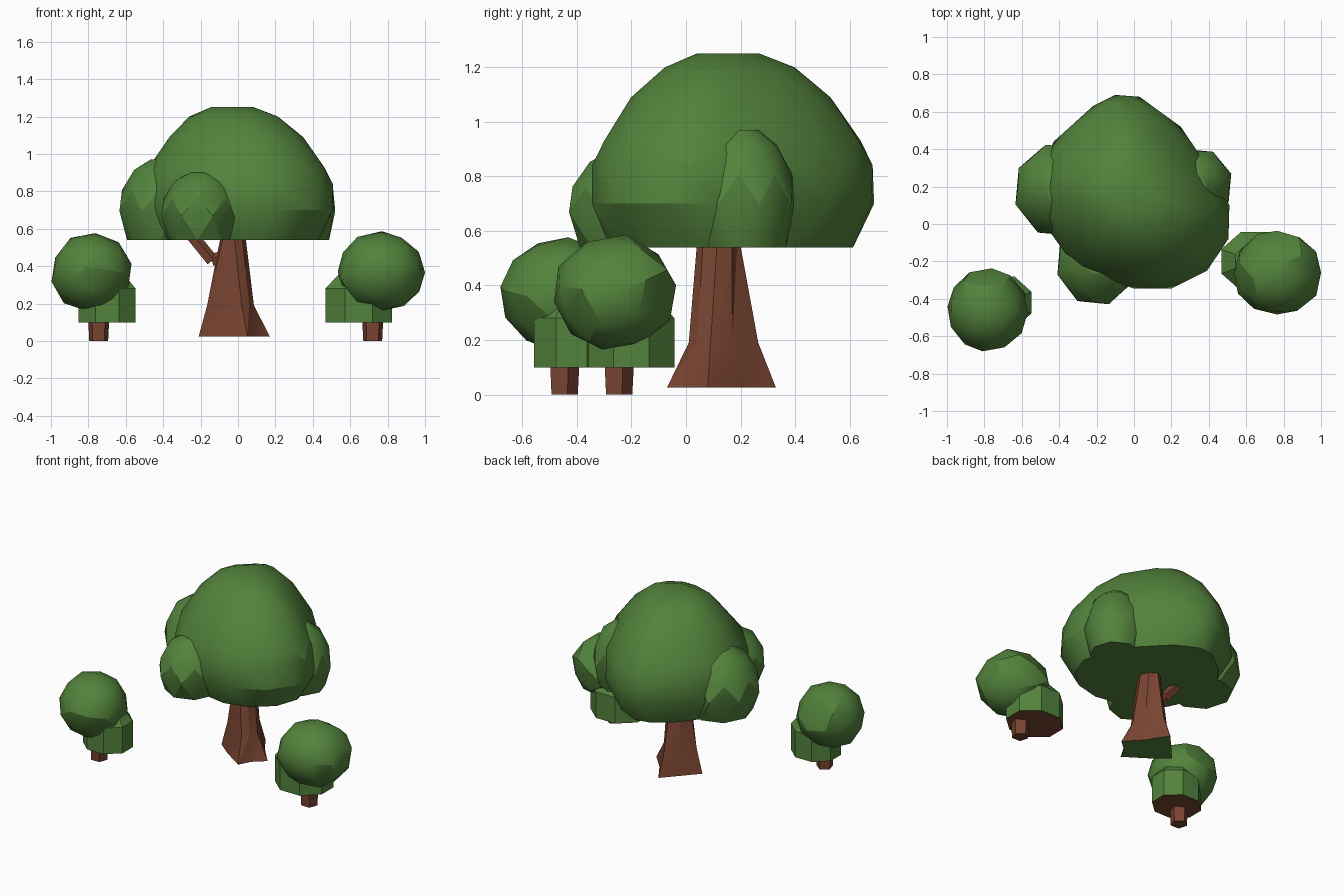
import bpy, bmesh, math, random
from mathutils import Vector, Matrix

if "Cube" in bpy.data.objects:
    bpy.data.objects.remove(bpy.data.objects["Cube"])

random.seed(4)


def material(name, col):
    m = bpy.data.materials.new(name)
    m.diffuse_color = (*col, 1)
    m.use_nodes = True
    m.node_tree.nodes["Principled BSDF"].inputs["Base Color"].default_value = m.diffuse_color
    return m


LEAF = material("leaf green", (0.085, 0.225, 0.045))
BARK = material("bark brown", (0.19, 0.058, 0.031))


def finish(name, bm, mat, under=None, angle=25):
    """Make an object; faces looking straight down may get a second material."""
    bmesh.ops.recalc_face_normals(bm, faces=bm.faces)
    bm.normal_update()
    for f in bm.faces:
        f.smooth = True
        f.material_index = 1 if under and f.normal.z < -0.9 else 0
    for e in bm.edges:
        e.smooth = len(e.link_faces) == 2 and e.calc_face_angle(0) < math.radians(angle)
    me = bpy.data.meshes.new(name)
    bm.to_mesh(me)
    bm.free()
    me.materials.append(mat)
    if under:
        me.materials.append(under)
    ob = bpy.data.objects.new(name, me)
    bpy.context.collection.objects.link(ob)
    return ob


def hull(name, points, mat, under=None):
    bm = bmesh.new()
    for p in points:
        bm.verts.new(p)
    bmesh.ops.convex_hull(bm, input=bm.verts)
    bmesh.ops.delete(bm, geom=[v for v in bm.verts if not v.link_faces], context='VERTS')
    bmesh.ops.dissolve_limit(bm, angle_limit=math.radians(6), verts=bm.verts, edges=bm.edges)
    return finish(name, bm, mat, under)


def blob(outline, centre, levels):
    """Stack scaled copies of an outline; every other row is staggered."""
    c, pts, n = Vector(centre), [], len(outline)
    for row, (z, s) in enumerate(levels):
        for i in range(n):
            p = Vector(outline[i])
            if row % 2 == 0:
                p = (p + Vector(outline[(i + 1) % n])) * 0.5
                p = c + (p - c) * 1.03
            p = c + (p - c) * s
            pts.append((p.x, p.y, z))
    return pts


def ellipse(cx, cy, rx, ry, n, turn=0.3):
    return [(cx + rx * math.cos(turn + i * math.tau / n),
             cy + ry * math.sin(turn + i * math.tau / n)) for i in range(n)]


def loft(name, rings, mat, under=None):
    bm = bmesh.new()
    rows = [[bm.verts.new(p) for p in r] for r in rings]
    n = len(rows[0])
    for a, b in zip(rows, rows[1:]):
        for i in range(n):
            j = (i + 1) % n
            bm.faces.new((a[i], a[j], b[j]))
            bm.faces.new((a[i], b[j], b[i]))
    bm.faces.new(rows[0][::-1])
    bm.faces.new(rows[-1])
    return finish(name, bm, mat, under)


# Main canopy: one big dome with a flat underside
outline = [(.51, .1), (.505, -.08), (.39, -.25), (.2, -.345), (0, -.345), (-.3, -.25),
           (-.48, 0), (-.52, .22), (-.43, .44), (-.22, .63), (-.1, .69), (.03, .68),
           (.25, .52), (.4, .3)]
hull("canopy", blob(outline, (-.04, .15),
     [(.54, .84), (.7, 1), (.84, .97), (.93, .91), (1.09, .69), (1.2, .46), (1.25, .22)]), LEAF)

# Side lobes of the canopy: centre, radii, top height
for name, cx, cy, rx, ry, top in [("left_lobe", -.40, .18, .24, .25, .97),
                                  ("front_lobe", -.20, -.20, .215, .235, .90),
                                  ("right_lobe", .33, .21, .195, .195, .97)]:
    h = top - .54
    hull(name, blob(ellipse(cx, cy, rx, ry, 8), (cx, cy),
         [(.54, .85), (.54 + h * .36, 1.02), (.54 + h * .62, .97),
          (.54 + h * .87, .68), (top, .3)]), LEAF)

# Trunk with flared roots
base = [(.17, .08), (.07, .19), (-.02, .33), (-.12, .22), (-.21, .12), (-.1, .03), (.05, -.07), (.09, .01)]
knee = [(.085, .09), (.05, .17), (-.02, .265), (-.1, .2), (-.165, .12), (-.09, .05), (.02, .01), (.06, .04)]
neck = ellipse(-.025, .117, .06, .073, 8, 0)
loft("trunk", [[(x, y, .025) for x, y in base], [(x, y, .19) for x, y in knee],
               [(x, y, .6) for x, y in neck]], BARK, LEAF)

# Branch stub: short elbow out of the trunk, then up into the canopy
branch = [Vector((-.04, .12, .46)), Vector((-.14, .12, .43)), Vector((-.27, .13, .59))]
for k, (a, b) in enumerate(zip(branch, branch[1:])):
    q = (b - a).to_track_quat('Z', 'Y')
    pts = [p + q @ Vector((x, y, 0)) for p in (a, b) for x, y in ellipse(0, 0, .035, .035, 5)]
    hull(("branch_root", "branch_tip")[k], pts, BARK)


# Bushes: round crown, low skirt with a brown underside, and a stub of trunk
def bush(side, crown, radii, skirt, stub):
    bm = bmesh.new()
    bmesh.ops.create_icosphere(bm, subdivisions=2, radius=1)
    spin = Matrix.Rotation(random.uniform(0, 3), 3, 'Z') @ Matrix.Rotation(.5, 3, 'X')
    for v in bm.verts:
        p = spin @ v.co * random.uniform(.98, 1.05)
        v.co = [c + r * t for c, r, t in zip(crown, radii, p)]
    finish(side + "_bush_crown", bm, LEAF)
    cx, cy, rx, ry = skirt
    ring = ellipse(cx, cy, rx, ry, 8, math.pi / 8)
    pts = [(cx + (x - cx) * s, cy + (y - cy) * s, z)
           for z, s in [(.1, 1.03), (.28, 1.03), (.36, .6)] for x, y in ring]
    hull(side + "_bush_skirt", pts, LEAF, BARK)
    sx, sy = stub
    foot, head = [[(x, y, z) for x, y in ellipse(sx, sy, r, r, 5)] for z, r in ((0, .053), (.13, .06))]
    loft(side + "_bush_stub", [foot, head], BARK)


bush("left", (-.785, -.46, .365), (.213, .217, .21), (-.70, -.42, .16, .145), (-.745, -.45))
bush("right", (.765, -.26, .37), (.235, .227, .21), (.645, -.2, .187, .165), (.72, -.25))
